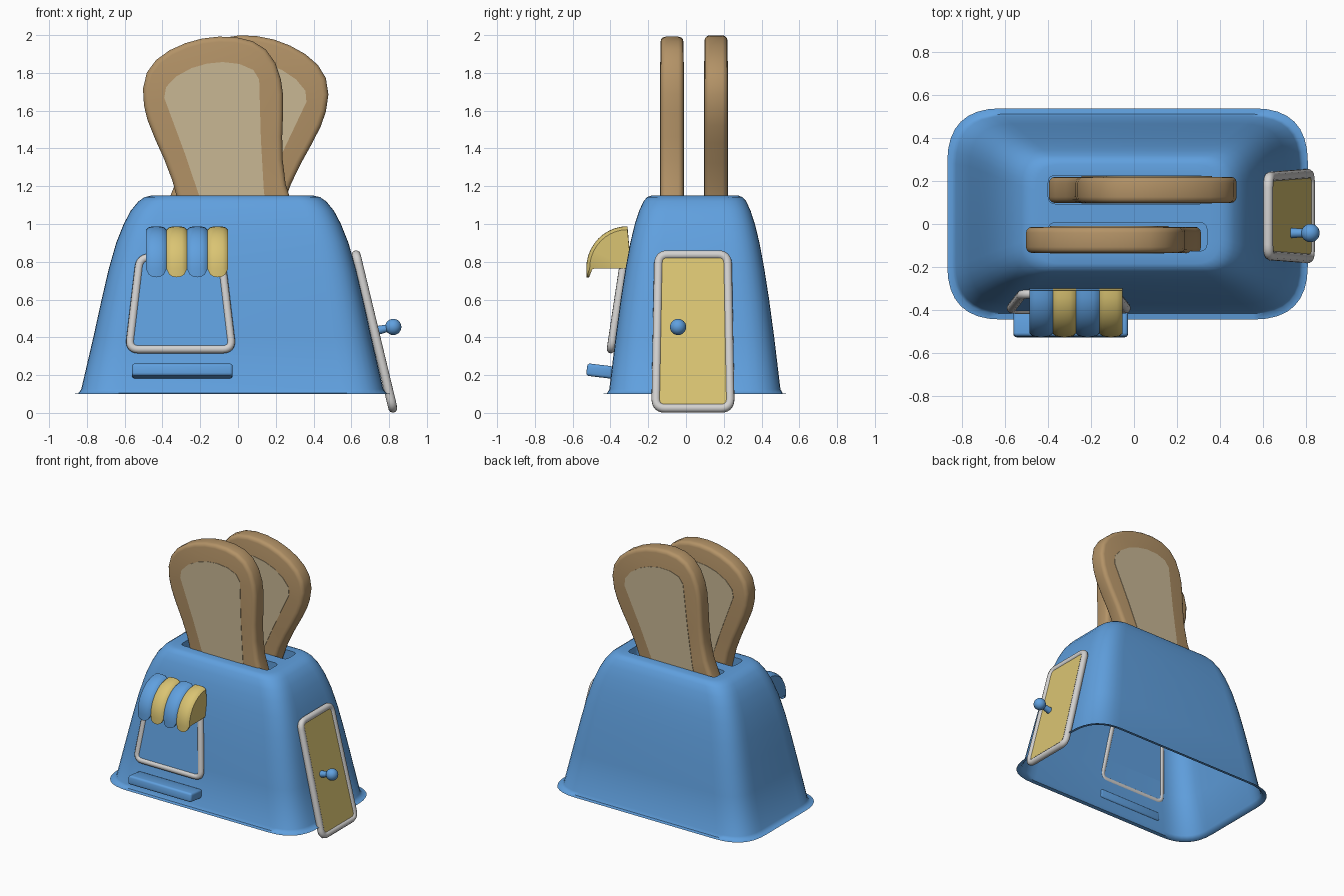
import bpy, bmesh, math
from mathutils import Matrix, Vector

if "Cube" in bpy.data.objects:
    bpy.data.objects.remove(bpy.data.objects["Cube"])


def material(name, rgb):
    m = bpy.data.materials.new(name)
    m.diffuse_color = (*rgb, 1)
    m.use_nodes = True
    m.node_tree.nodes["Principled BSDF"].inputs["Base Color"].default_value = m.diffuse_color
    return m


BLUE = material("blue", (0.117, 0.352, 0.737))
YELLOW = material("yellow", (0.70, 0.55, 0.17))
WHITE = material("off_white", (0.65, 0.64, 0.63))
CRUST = material("crust", (0.451, 0.29, 0.135))
CRUMB = material("crumb", (0.58, 0.474, 0.296))

T, R, rad = Matrix.Translation, Matrix.Rotation, math.radians
FRONT = R(rad(90), 4, 'X')              # local x, y, z -> x, z, -y


def finish(ob, mat, bevel=0, angle=40):
    ob.data.materials.clear()
    ob.data.materials.append(mat)
    bpy.ops.object.select_all(action='DESELECT')
    bpy.context.view_layer.objects.active = ob
    ob.select_set(True)
    if bevel:
        b = ob.modifiers.new("bevel", 'BEVEL')
        b.width, b.segments, b.limit_method = bevel, 3, 'ANGLE'
        b.angle_limit = rad(40)
        bpy.ops.object.modifier_apply(modifier="bevel")
    bpy.ops.object.shade_smooth_by_angle(angle=rad(angle))
    return ob


def from_bm(name, bm, mat, bevel=0, recalc=True, angle=40):
    if recalc:
        bmesh.ops.recalc_face_normals(bm, faces=bm.faces)
    me = bpy.data.meshes.new(name)
    bm.to_mesh(me)
    bm.free()
    ob = bpy.data.objects.new(name, me)
    bpy.context.collection.objects.link(ob)
    return finish(ob, mat, bevel, angle)


def rounded(pts, r, n=6):
    """Polygon with each corner replaced by a smooth quadratic arc."""
    out = []
    for i, p in enumerate(pts):
        p = Vector(p)
        a = p + (Vector(pts[i - 1]) - p).normalized() * r
        b = p + (Vector(pts[(i + 1) % len(pts)]) - p).normalized() * r
        for k in range(n + 1):
            t = k / n
            out.append(a * (1 - t) ** 2 + p * (2 * t * (1 - t)) + b * t * t)
    return out


def rect(hx, hy, cx=0, cy=0):
    return [(cx - hx, cy - hy), (cx + hx, cy - hy), (cx + hx, cy + hy), (cx - hx, cy + hy)]


def prism(name, pts, M, d0, d1, mat, bevel=0):
    bm = bmesh.new()
    a, b = [[bm.verts.new(M @ Vector((p[0], p[1], d))) for p in pts] for d in (d0, d1)]
    bm.faces.new(a)
    bm.faces.new(b)
    for i in range(len(pts)):
        bm.faces.new((a[i - 1], a[i], b[i], b[i - 1]))
    return from_bm(name, bm, mat, bevel)


def tube_frame(name, pts, M, r, mat):
    cu = bpy.data.curves.new(name, 'CURVE')
    cu.dimensions, cu.bevel_depth, cu.bevel_resolution = '3D', r, 3
    sp = cu.splines.new('POLY')
    sp.points.add(len(pts) - 1)
    sp.use_cyclic_u = True
    for s, p in zip(sp.points, pts):
        s.co = (*(M @ Vector((p[0], p[1], 0))), 1)
    ob = bpy.data.objects.new(name, cu)
    bpy.context.collection.objects.link(ob)
    bpy.ops.object.select_all(action='DESELECT')
    bpy.context.view_layer.objects.active = ob
    ob.select_set(True)
    bpy.ops.object.convert(target='MESH')
    return finish(bpy.context.view_layer.objects.active, mat)


# Body: lofted open shell with a brim, flat top and two slots
CX, CY = -0.03, 0.047
SECTIONS = [(.10, .84, .492, .25), (.104, .815, .465, .23), (.125, .80, .453, .22),
            (.40, .736, .42, .20), (.60, .692, .393, .19), (.76, .655, .368, .18),
            (.90, .615, .342, .17), (1.0, .575, .318, .16), (1.07, .538, .295, .15),
            (1.12, .497, .272, .14), (1.142, .465, .253, .13), (1.15, .43, .232, .12)]
bm = bmesh.new()
rings = []
for z, hx, hy, r in SECTIONS:
    rings.append([bm.verts.new((p.x, p.y, z)) for p in rounded(rect(hx, hy, CX, CY), r, 8)])
n = len(rings[0])
for lo, hi in zip(rings, rings[1:]):
    for i in range(n):
        bm.faces.new((lo[i - 1], lo[i], hi[i], hi[i - 1]))
edges = [bm.edges.get((rings[-1][i - 1], rings[-1][i])) for i in range(n)]
for y in (-0.06, 0.16):
    outline = rounded(rect(.37, .066, CX, y), .035, 4)
    top, low = [[bm.verts.new((p.x, p.y, z)) for p in outline] for z in (1.15, .85)]
    for i in range(len(top)):
        edges.append(bm.edges.new((top[i - 1], top[i])))
        bm.faces.new((top[i], top[i - 1], low[i - 1], low[i]))
    bm.faces.new(low)
bmesh.ops.triangle_fill(bm, edges=edges, use_beauty=True, normal=(0, 0, 1))
from_bm("body", bm, BLUE, angle=50)

# Toast slices: crust slab with a thin crumb plate on both faces
CRUST_HALF = [(.31, -.08), (.302, .03), (.288, .16), (.297, .29), (.318, .41), (.346, .53),
              (.365, .63), (.369, .71), (.357, .80), (.32, .88), (.26, .935), (.18, .972), (.09, .993)]
CRUMB_HALF = [(.16, -.02), (.167, .14), (.205, .42), (.256, .73), (.235, .785), (.17, .83), (.085, .857)]


def mirrored(half, top):
    return half + [(0, top)] + [(-x, z) for x, z in reversed(half)]


for name, x, y, z, tilt in (("front", 0.0, -.074, 1.0, -11), ("back", -.085, .159, 1.015, 16)):
    M = T((x, y, z)) @ R(rad(tilt), 4, 'Y') @ FRONT
    prism(name + "_toast", mirrored(CRUST_HALF, 1.0), M, -.061, .061, CRUST, .028)
    prism(name + "_toast_crumb", mirrored(CRUMB_HALF, .865), M, -.064, .064, CRUMB)

# Side door with frame and knob
M = T((.82, .037, .025)) @ R(rad(-13.5), 4, 'Y') @ R(rad(90), 4, 'Z') @ FRONT
door = rounded([(-.197, 0), (.197, 0), (.182, .835), (-.182, .835)], .05)
tube_frame("door_frame", door, M, .024, WHITE)
prism("door_panel", door, M, -.012, .012, YELLOW)

bpy.ops.mesh.primitive_uv_sphere_add(segments=24, ring_count=12, radius=.043, location=(.822, -.042, .455))
bpy.context.object.name = "door_knob"
finish(bpy.context.object, BLUE)
a, b = Vector((.71, -.042, .43)), Vector((.81, -.042, .453))
bpy.ops.mesh.primitive_cone_add(vertices=16, radius1=.026, radius2=.018, depth=(b - a).length,
                                location=(a + b) / 2, rotation=(b - a).to_track_quat('Z', 'Y').to_euler())
bpy.context.object.name = "knob_stem"
finish(bpy.context.object, BLUE)

# Front window with frame and sill
M = T((-.304, -.398, .337)) @ R(rad(-8.6), 4, 'X') @ FRONT
window = rounded([(-.272, 0), (.272, 0), (.215, .49), (-.215, .49)], .05)
tube_frame("window_frame", window, M, .022, WHITE)
prism("window_panel", window, M, -.014, .010, BLUE)
M = T((-.295, -.46, .222)) @ R(rad(-7), 4, 'X') @ FRONT
prism("window_sill", rect(.267, .033), M, -.072, .066, BLUE, .015)

# Awning: four bulging quarter-round stripes with scalloped ends
X0, W, COLS, ARC = -.487, .1085, 8, 10
for s in range(4):
    bm = bmesh.new()
    cols = []
    for c in range(COLS + 1):
        t = 2 * c / COLS - 1
        round_ = math.sqrt(max(0, 1 - t * t))
        r = .200 + .018 * round_
        pts = [(-.29, .765)]
        pts += [(-.31 - r * math.sin(k / ARC * math.pi / 2), .765 + (r + .005) * math.cos(k / ARC * math.pi / 2))
                for k in range(ARC + 1)]
        pts += [(-.31 - r, .763 - .045 * round_), (-.295 - r, .763 - .045 * round_), (-.295 - r, .763)]
        cols.append([bm.verts.new((X0 + W * (s + c / COLS), y, z)) for y, z in pts])
    for p, q in zip(cols, cols[1:]):
        for i in range(len(p)):
            bm.faces.new((p[i - 1], p[i], q[i], q[i - 1]))
    bm.faces.new(cols[0])
    bm.faces.new(cols[-1])
    from_bm(f"awning_stripe_{s + 1}", bm, YELLOW if s % 2 else BLUE)
